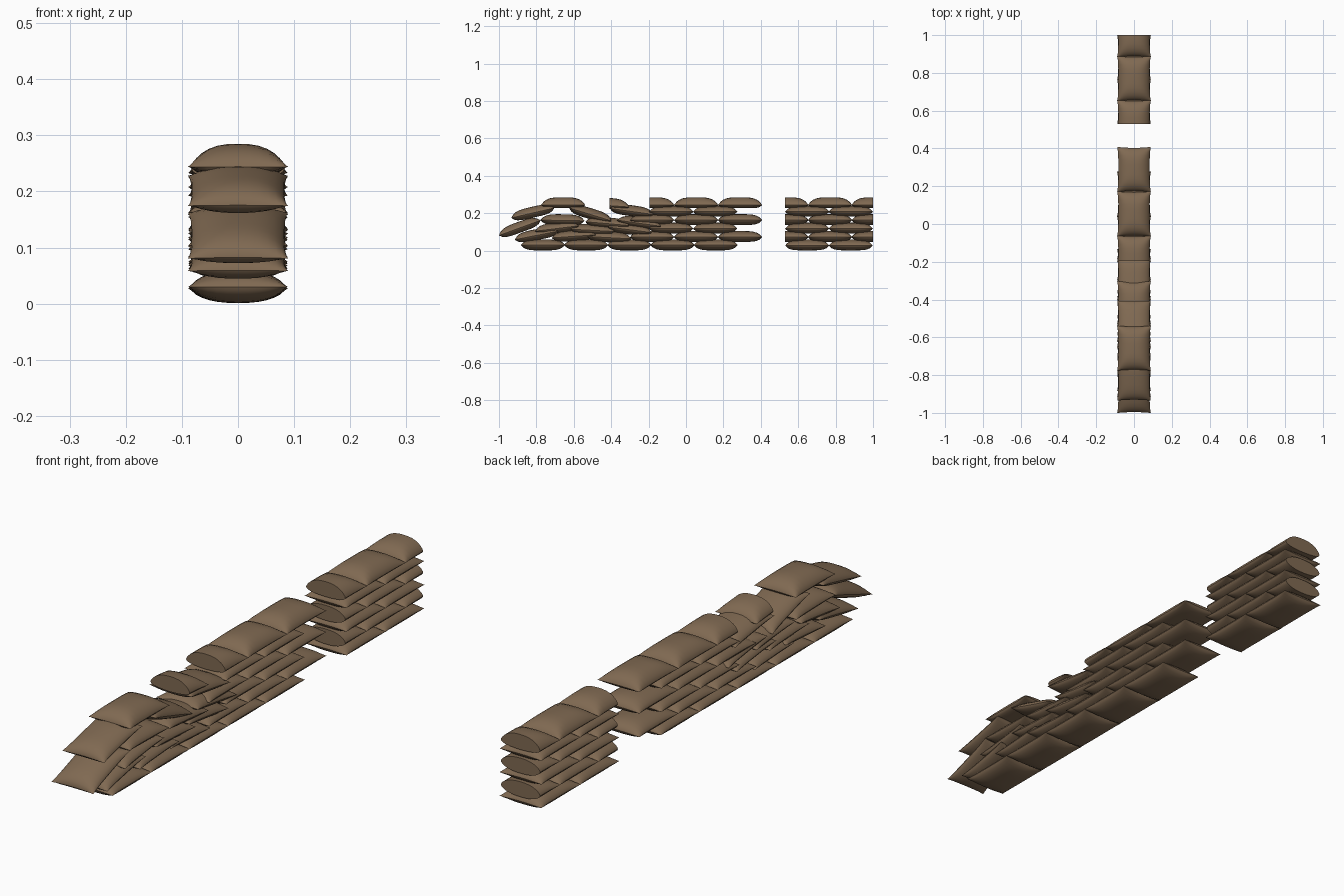
import bpy, bmesh, math
from mathutils import Matrix, Vector

cube = bpy.data.objects.get("Cube")
if cube:
    bpy.data.objects.remove(cube, do_unlink=True)

burlap = bpy.data.materials.new("brown_burlap")
burlap.use_nodes = True
COLOUR = (0.215, 0.142, 0.084, 1)
burlap.diffuse_color = COLOUR
bsdf = burlap.node_tree.nodes["Principled BSDF"]
bsdf.inputs["Base Color"].default_value = COLOUR
bsdf.inputs["Roughness"].default_value = 0.9

HALF_W, HALF_L, HALF_T = 0.083, 0.119, 0.029
STEPS = 14


def sandbag(name, y, z, tilt=0, keep_above=None, keep_below=None, seam=0.0):
    """A stuffed pillow with pinched corners, optionally sliced flat in y."""
    bm = bmesh.new()
    ts = [math.sin(math.pi / 2 * (2 * i / STEPS - 1)) for i in range(STEPS + 1)]
    for side in (-1, 1):
        rows = []
        for u in ts:
            row = []
            for v in ts:
                puff = max(0, (1 - abs(u) ** 2.4) * (1 - abs(v) ** 4)) ** 0.6
                edge = max(abs(u), abs(v)) ** 3
                px = u * (HALF_W + 0.006 * v ** 4)
                py = v * (HALF_L - 0.005 * (1 - u * u))
                row.append(bm.verts.new((px, py, side * HALF_T * puff + seam * edge)))
            rows.append(row)
        for i in range(STEPS):
            for j in range(STEPS):
                quad = [rows[i][j], rows[i + 1][j], rows[i + 1][j + 1], rows[i][j + 1]]
                bm.faces.new(quad if side > 0 else quad[::-1])
    bmesh.ops.remove_doubles(bm, verts=bm.verts, dist=1e-5)
    bm.transform(Matrix.Translation((0, y, z)) @ Matrix.Rotation(math.radians(tilt), 4, 'X'))
    # Flat slices where a bag is halved
    for limit, normal in ((keep_above, -1), (keep_below, 1)):
        if limit is not None:
            cut = bmesh.ops.bisect_plane(
                bm, geom=bm.verts[:] + bm.edges[:] + bm.faces[:],
                plane_co=Vector((0, limit, 0)), plane_no=Vector((0, normal, 0)),
                clear_outer=True)
            rim = [e for e in cut["geom_cut"] if isinstance(e, bmesh.types.BMEdge)]
            bmesh.ops.holes_fill(bm, edges=rim, sides=0)
    bmesh.ops.recalc_face_normals(bm, faces=bm.faces)
    mesh = bpy.data.meshes.new(name)
    bm.to_mesh(mesh)
    bm.free()
    mesh.materials.append(burlap)
    obj = bpy.data.objects.new(name, mesh)
    bpy.context.collection.objects.link(obj)
    bpy.ops.object.select_all(action='DESELECT')
    obj.select_set(True)
    bpy.context.view_layer.objects.active = obj
    bpy.ops.object.shade_smooth_by_angle(angle=math.radians(42))


def layer_z(n):
    return 0.03 + 0.0452 * n


PITCH = 0.235

# Short stack: whole courses alternate with courses halved at both ends
for n in range(6):
    z, seam = layer_z(n), -0.012 if n == 5 else -0.003
    if n % 2 == 0:
        for k in range(2):
            sandbag("stack_bag", 0.648 + k * 0.233, z, seam=seam)
    else:
        sandbag("stack_half_bag", 0.537, z, keep_above=0.53, seam=seam)
        sandbag("stack_bag", 0.77, z, seam=seam)
        sandbag("stack_half_bag", 1.003, z, keep_below=1.0, seam=seam)

# Long wall: bottom course
for k in range(5):
    sandbag("bottom_bag", -0.765 + k * 0.231, layer_z(0))

# Long wall: neat courses at the sound end
for n in range(1, 6):
    start, count = (0.156, 2) if n % 2 == 0 else (0.289, 3 if n < 5 else 2)
    for k in range(count):
        sandbag("wall_bag", start - k * PITCH, layer_z(n), seam=-0.012 if n == 5 else -0.003)
sandbag("wall_half_bag", 0.289 - 2 * PITCH, layer_z(5), keep_above=-0.195, seam=-0.012)

# Long wall: slumped courses at the collapsed end (y, z, tilt)
slumped = [
    (-0.80, 0.085, 11), (-0.60, 0.080, 4), (-0.41, 0.073, -3),
    (-0.89, 0.125, 20), (-0.69, 0.122, 7), (-0.50, 0.112, -3), (-0.30, 0.115, -7),
    (-0.66, 0.165, -1), (-0.42, 0.148, -5), (-0.25, 0.150, -8),
    (-0.82, 0.205, 13), (-0.51, 0.197, -17), (-0.29, 0.213, -8),
]
for y, z, tilt in slumped:
    sandbag("slumped_bag", y, z, tilt, seam=-0.004)

# Loose bags on top of the slump
sandbag("top_bag", -0.657, layer_z(5), seam=-0.012)
sandbag("top_half_bag", -0.42, 0.253, -4, keep_above=-0.41, seam=-0.012)
